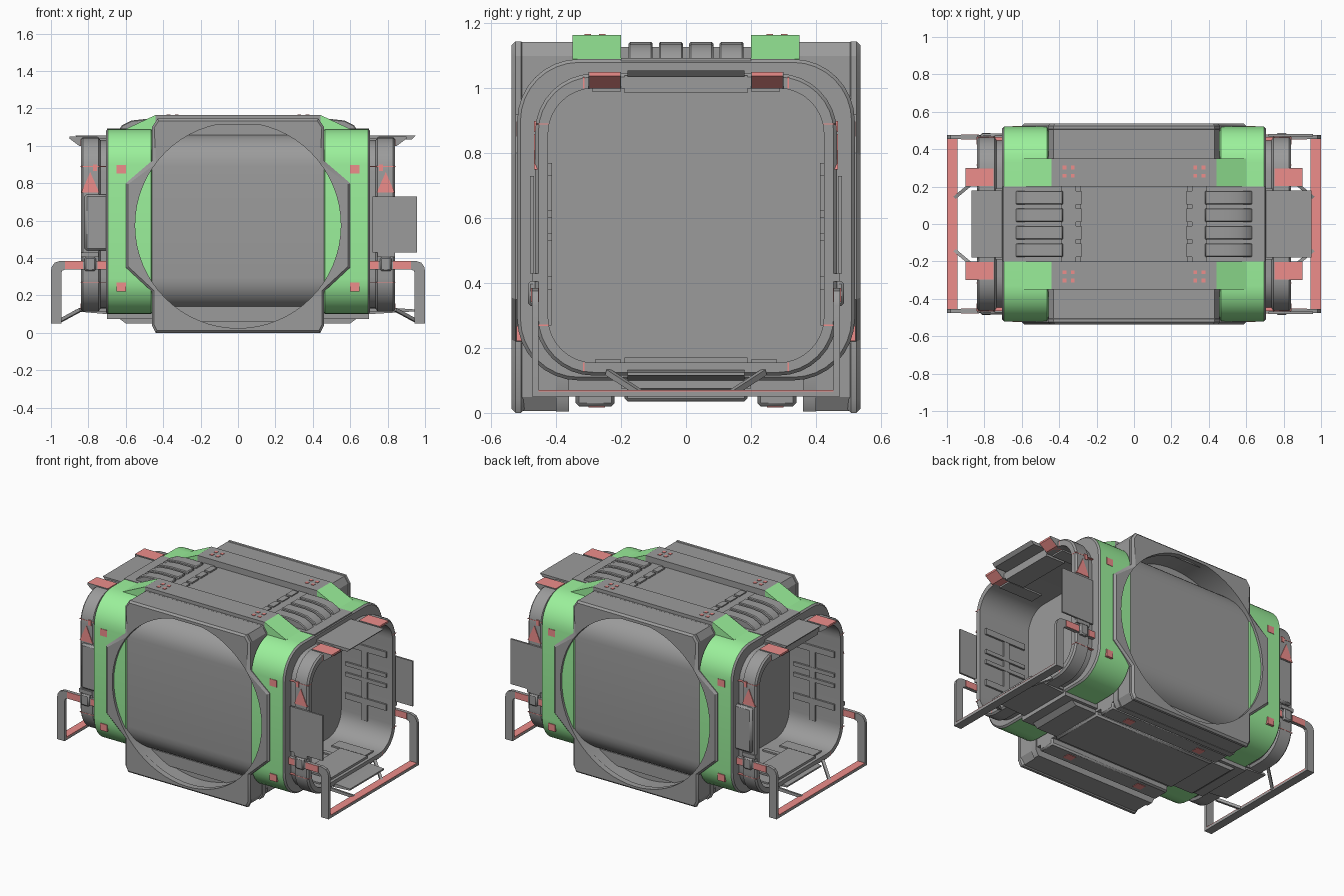
import bpy, bmesh, math
from mathutils import Vector

if "Cube" in bpy.data.objects:
    bpy.data.objects.remove(bpy.data.objects["Cube"])


def material(name, color):
    m = bpy.data.materials.new(name)
    m.diffuse_color = color
    m.use_nodes = True
    m.node_tree.nodes["Principled BSDF"].inputs["Base Color"].default_value = m.diffuse_color
    return m


GREY = material("dark_grey", (0.33, 0.33, 0.33, 1))
GREEN = material("green_paint", (0.33, 0.88, 0.33, 1))
RED = material("red_marking", (0.85, 0.27, 0.26, 1))


def finish(name, bm, mat, bevel=0):
    bmesh.ops.recalc_face_normals(bm, faces=bm.faces)
    me = bpy.data.meshes.new(name)
    bm.to_mesh(me)
    bm.free()
    ob = bpy.data.objects.new(name, me)
    bpy.context.collection.objects.link(ob)
    me.materials.append(mat)
    if bevel:
        b = ob.modifiers.new("bevel", 'BEVEL')
        b.width, b.segments = bevel, 1
    return ob


def prism(name, pts, y0, y1, mat=GREY, bevel=0):
    """Outline in x, z extruded from y0 to y1."""
    bm = bmesh.new()
    a = [bm.verts.new((x, y0, z)) for x, z in pts]
    b = [bm.verts.new((x, y1, z)) for x, z in pts]
    bm.faces.new(a)
    bm.faces.new(b)
    for i in range(len(pts)):
        j = (i + 1) % len(pts)
        bm.faces.new((a[i], a[j], b[j], b[i]))
    return finish(name, bm, mat, bevel)


def box(name, x0, x1, y0, y1, z0, z1, mat=GREY, bevel=0):
    return prism(name, [(x0, z0), (x1, z0), (x1, z1), (x0, z1)], y0, y1, mat, bevel)


def rounded(hy, z0, z1, r, n=8):
    out = []
    for k, (cy, cz) in enumerate([(hy - r, z1 - r), (r - hy, z1 - r), (r - hy, z0 + r), (hy - r, z0 + r)]):
        for i in range(n + 1):
            t = math.pi / 2 * (k + i / n)
            out.append((cy + r * math.cos(t), cz + r * math.sin(t)))
    return out


def loft(name, stations, sx=1, mat=GREY, cap=False):
    """Rounded rectangles (x, half width, bottom, top, radius) joined in order."""
    bm = bmesh.new()
    rings = [[bm.verts.new((sx * s[0], y, z)) for y, z in rounded(*s[1:])] for s in stations]
    for a, b in zip(rings, rings[1:]):
        for i in range(len(a)):
            j = (i + 1) % len(a)
            bm.faces.new((a[i], a[j], b[j], b[i]))
    if cap:
        bm.faces.new(rings[-1])
    return finish(name, bm, mat)


def rod(name, p, q, w):
    p, q = Vector(p), Vector(q)
    ob = box(name, -w / 2, w / 2, -w / 2, w / 2, -(q - p).length / 2, (q - p).length / 2)
    ob.rotation_mode = 'QUATERNION'
    ob.rotation_quaternion = (q - p).to_track_quat('Z', 'Y')
    ob.location = (p + q) / 2


def mirror_x(pts, s):
    return [(s * x, z) for x, z in pts]


# central body
loft("central_body", [(-.46, .512, .125, 1.06, .17), (.46, .512, .125, 1.06, .17)])

# front and back octagon plates with a round window
half = [(.43, 1.145), (.46, 1.10), (.46, .92), (.60, .80), (.60, .35), (.46, .22), (.46, .04), (.44, 0)]
outline = half + [(-x, z) for x, z in reversed(half)]
circle = [(.55 * math.cos(t * math.pi / 32), .575 + .55 * math.sin(t * math.pi / 32)) for t in range(64)]
for s in (-1, 1):
    cu = bpy.data.curves.new("window_plate", 'CURVE')
    cu.dimensions, cu.fill_mode = '2D', 'BOTH'
    cu.extrude, cu.bevel_depth, cu.bevel_resolution, cu.offset = .008, .012, 0, -.012
    cu.materials.append(GREY)
    for pts in (outline, circle):
        sp = cu.splines.new('POLY')
        sp.points.add(len(pts) - 1)
        sp.use_cyclic_u = True
        for p, (x, z) in zip(sp.points, pts):
            p.co = (x, z, 0, 1)
    ob = bpy.data.objects.new("window_plate", cu)
    bpy.context.collection.objects.link(ob)
    ob.rotation_euler.x = math.pi / 2
    ob.location.y = s * .517
    ob.select_set(True)
    bpy.context.view_layer.objects.active = ob
    bpy.ops.object.convert(target='MESH')
    ob.select_set(False)
    for v in ob.data.vertices:  # keep the window edge square
        r = math.hypot(v.co.x, v.co.y - .575)
        if r < .565:
            v.co.x, v.co.y = v.co.x * .55 / r, .575 + (v.co.y - .575) * .55 / r

# roof and belly shells
roof = [(-.46, 1.05), (-.46, 1.10), (-.43, 1.143), (.43, 1.143), (.46, 1.10), (.46, 1.05)]
belly = [(-.46, .14), (-.46, .04), (-.44, .004), (.44, .004), (.46, .04), (.46, .14)]
# corner blocks around the round window: arc to the crown, then the outer corner
arc = [(.555 * math.sin(t), .555 * math.cos(t)) for t in (math.radians(55.5 * i / 14) for i in range(15))]
corner = arc + [(.457, .525), (.43, .568), (0, .568)]
for s in (-1, 1):
    for sx in (-1, 1):
        for sz in (-1, 1):
            prism("window_corner", [(sx * x, .5745 + sz * z) for x, z in corner], s * .36, s * .505)
    prism("roof_shell", roof, s * .2, s * .36)
    prism("belly_skid", belly, s * .36, s * .40)
    box("belly_strip", -.45, .45, s * .22, s * .34, .02, .14, bevel=.01)
    # roof rails with green sloped ends
    box("roof_rail", -.44, .44, s * .2, s * .35, 1.06, 1.165)
    for sx in (-1, 1):
        prism("rail_slope", mirror_x([(.44, 1.165), (.60, 1.09), (.60, 1.04), (.44, 1.04)], sx),
              s * .2, s * .35, GREEN)
        for i in (-1, 1):
            for j in (-1, 1):
                x, y = sx * .35 + i * .022, s * .28 + j * .022
                box("roof_mark", x - .01, x + .01, y - .01, y + .01, 1.16, 1.168, RED)
        box("belly_mark", sx * .24, sx * .30, s * .25, s * .30, .017, .03, RED)
box("belly_base", -.45, .45, -.42, .42, .06, .14)
box("belly_keel", -.45, .45, -.19, .19, .035, .1, bevel=.01)
box("roof_center", -.29, .29, -.2, .2, 1.04, 1.125)

for sx in (-1, 1):
    # green band around each end
    loft("green_band", [(.455, .50, .115, 1.075, .17), (.465, .52, .10, 1.09, .19),
                        (.695, .52, .10, 1.09, .19)], sx, GREEN)
    # open end tube with rim and inner wall
    loft("end_tube", [(.695, .52, .10, 1.09, .19), (.705, .51, .11, 1.08, .18),
                      (.705, .45, .13, 1.03, .17), (.735, .45, .13, 1.03, .17),
                      (.745, .465, .115, 1.045, .18), (.83, .465, .115, 1.045, .18),
                      (.84, .455, .125, 1.035, .17), (.84, .425, .155, 1.0, .14),
                      (.463, .425, .155, 1.0, .14)], sx, cap=True)
    # roof ribs and their bed
    box("rib_bed", sx * .29, sx * .70, -.2, .2, 1.03, 1.093)
    box("belly_rib_bed", sx * .45, sx * .70, -.2, .2, .075, .13)
    prism("belly_ramp", mirror_x([(.45, .05), (.60, .05), (.64, .08), (.45, .08)], sx), -.18, .18)
    box("rib_crossbar", sx * .31, sx * .39, -.2, .2, 1.05, 1.128)
    rib = [(.38, 1.07), (.38, 1.143), (.50, 1.143), (.57, 1.135), (.62, 1.11), (.64, 1.08), (.64, 1.07)]
    for i in range(4):
        y = -.14 + i * .0935
        prism("roof_rib", mirror_x(rib, sx), y - .037, y + .037, bevel=.014)
        box("rib_link", sx * .28, sx * .32, y - .037, y + .037, 1.07, 1.135)
    # top and bottom flaps
    out = .95 if sx > 0 else .87
    prism("top_flap", mirror_x([(.70, 1.035), (.70, 1.055), (out, 1.055), (out - .02, 1.035)], sx), -.18, .18)
    box("top_hinge", sx * .70, sx * .84, -.19, .19, .985, 1.04)
    prism("bottom_flap", mirror_x([(.70, .10), (.70, .13), (.80, .135), (out, .125), (out, .115)], sx), -.18, .18)
    box("bottom_hinge", sx * .62, sx * .82, -.19, .19, .115, .17)
    # handle cross bar with red tread
    box("handle_bar", sx * .945, sx, -.47, .47, .05, .066)
    box("handle_tread", sx * .945, sx * .9995, -.455, .455, .06, .07, RED)
    for s in (-1, 1):
        # bent handle arm, grips and clamp
        arm = [(.70, .34), (.70, .385), (.95, .385), (.98, .375), (.995, .355), (1.0, .33), (1.0, .05),
               (.945, .05), (.945, .315), (.94, .332), (.92, .34)]
        prism("handle_arm", mirror_x(arm, sx), s * .455, s * .475)
        for x0, x1 in ((.70, .75), (.83, .925)):
            box("arm_grip", sx * x0, sx * x1, s * .453, s * .478, .341, .3845, RED)
        box("arm_clamp", sx * .76, sx * .82, s * .45, s * .487, .33, .405, bevel=.008)
        box("lower_clip", sx * .745, sx * .84, s * .44, s * .474, .405, .43)
        rod("handle_brace", (sx * .96, s * .14, .06), (sx * .84, s * .24, .125), .018)
        # side flaps: open on the right, folded on the left
        if sx > 0:
            box("side_flap_open", .72, .957, s * .468, s * .48, .43, .73)
        else:
            box("side_flap_folded", -.82, -.69, s * .45, s * .485, .44, .74, bevel=.012)
        # red corner wedges with grey side caps
        wedge = mirror_x([(.75, 1.0), (.75, 1.05), (.90, 1.05), (.90, 1.038), (.85, 1.0)], sx)
        prism("corner_wedge", wedge, s * .203, s * .297, RED)
        for y in (.2, .297):
            prism("wedge_cap", wedge, s * y, s * (y + .003))
        # red decals
        for z in (.875, .245):
            box("band_mark", sx * .60, sx * .65, s * .50, s * .523, z - .023, z + .023, RED)
        prism("warning_triangle", mirror_x([(.742, .75), (.838, .75), (.79, .86)], sx), s * .455, s * .469, RED)
        box("warning_square", sx * .755, sx * .775, s * .455, s * .469, .865, .90, RED)
        for z in (.27, .89):
            box("seam_line", sx * .50, sx * .841, s * .424, s * .464, z - .002, z + .002, RED)
        for z0, z1 in ((.127, .156), (.999, 1.035)):
            box("seam_line", sx * .745, sx * .841, s * .313, s * .317, z0, z1, RED)
        # interior fittings on walls and floor
        for z0, z1 in ((.38, .42), (.53, .555), (.60, .625), (.73, .77)):
            box("wall_fitting", sx * .50, sx * .80, s * .413, s * .43, z0, z1)
        box("wall_post", sx * .62, sx * .66, s * .415, s * .43, .27, .77)
        box("floor_fitting", sx * .55, sx * .80, s * .20, s * .28, .15, .165)
        box("floor_runner", sx * .50, sx * .80, s * .09, s * .12, .15, .165)
        box("shoulder_fitting", sx * .55, sx * .80, s * .20, s * .29, .99, 1.005)

# smooth shading on the rounded parts
bpy.ops.object.select_all(action='SELECT')
bpy.context.view_layer.objects.active = bpy.data.objects["central_body"]
bpy.ops.object.shade_smooth_by_angle(angle=math.radians(30))
bpy.ops.object.select_all(action='DESELECT')
